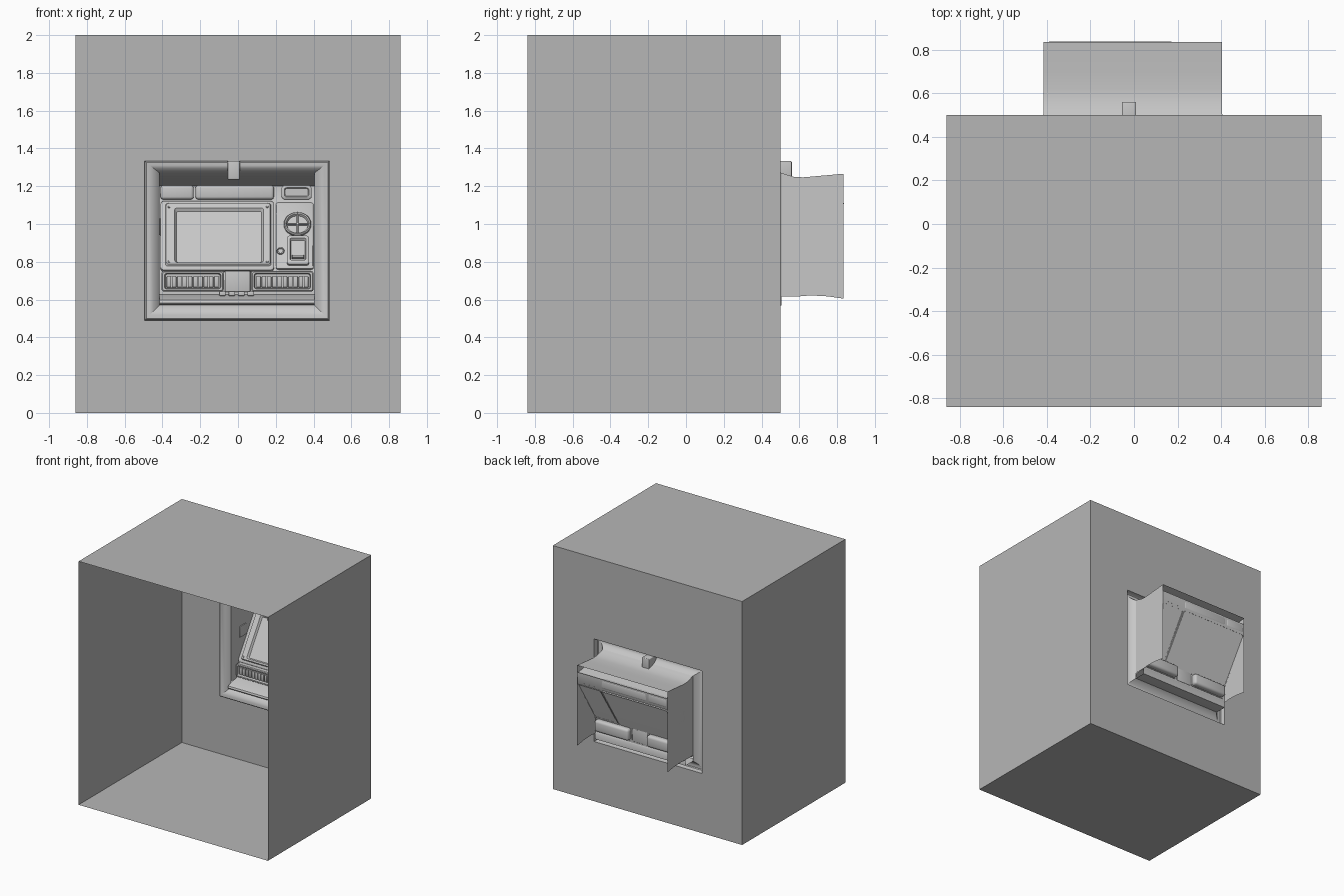
import bpy, bmesh, math
from mathutils import Matrix, Vector

if "Cube" in bpy.data.objects:
    bpy.data.objects.remove(bpy.data.objects["Cube"])


def material(name, c):
    m = bpy.data.materials.new(name)
    m.diffuse_color = (c, c, c, 1)
    m.use_nodes = True
    m.node_tree.nodes["Principled BSDF"].inputs["Base Color"].default_value = m.diffuse_color
    return m


WALL = material("wall grey", 0.47)
METAL = material("machine light grey", 0.57)

# Sloped console: local x = width, local z = up the slope, local -y = to the user
TILT = math.radians(33)
SLOPE = Matrix.Translation((0, 0.595, 0.755)) @ Matrix.Rotation(-TILT, 4, 'X')


def finish(name, bm, mat=METAL, matrix=None, smooth=True):
    if matrix is not None:
        bm.transform(matrix)
    me = bpy.data.meshes.new(name)
    bm.to_mesh(me)
    bm.free()
    me.materials.append(mat)
    ob = bpy.data.objects.new(name, me)
    bpy.context.collection.objects.link(ob)
    if smooth:
        bpy.ops.object.select_all(action='DESELECT')
        ob.select_set(True)
        bpy.context.view_layer.objects.active = ob
        bpy.ops.object.shade_smooth_by_angle(angle=math.radians(35))
    return ob


def box(name, x, y, z, bevel=0.0, matrix=None, segments=3):
    bm = bmesh.new()
    size = [b - a for a, b in (x, y, z)]
    mid = [(a + b) / 2 for a, b in (x, y, z)]
    bmesh.ops.create_cube(bm, size=1, matrix=Matrix.Translation(mid) @ Matrix.Diagonal((*size, 1)))
    if bevel:
        bmesh.ops.bevel(bm, geom=bm.edges[:], offset=bevel, segments=segments,
                        profile=0.5, affect='EDGES')
    return finish(name, bm, matrix=matrix)


def sheet(name, profile, x0, x1):
    """Open (y, z) profile extruded across x."""
    bm = bmesh.new()
    rows = [(bm.verts.new((x0, y, z)), bm.verts.new((x1, y, z))) for y, z in profile]
    for (a, b), (c, d) in zip(rows, rows[1:]):
        bm.faces.new((a, b, d, c))
    return finish(name, bm)


def rounded(x0, x1, z0, z1, r, n=4):
    pts = []
    for cx, cz, a0 in ((x1 - r, z1 - r, 0), (x0 + r, z1 - r, 90),
                       (x0 + r, z0 + r, 180), (x1 - r, z0 + r, 270)):
        for i in range(n + 1):
            a = math.radians(a0 + 90 * i / n)
            pts.append((cx + r * math.cos(a), cz + r * math.sin(a)))
    return pts


def stepped_plate(name, rings, matrix=None):
    """Nested rounded rectangles (x0, x1, z0, z1, radius, y), capped by the last."""
    bm = bmesh.new()
    loops = [[bm.verts.new((x, y, z)) for x, z in rounded(x0, x1, z0, z1, r)]
             for x0, x1, z0, z1, r, y in rings]
    for a, b in zip(loops, loops[1:]):
        for i in range(len(a)):
            j = (i + 1) % len(a)
            bm.faces.new((a[i], a[j], b[j], b[i]))
    bm.faces.new(loops[-1])
    bmesh.ops.recalc_face_normals(bm, faces=bm.faces[:])
    return finish(name, bm, matrix=matrix)


def up(z):
    """Front-view height converted to distance along the slope."""
    return (z - 0.755) / math.cos(TILT)


# Room: thin walls, open at the front, with a window in the back wall
X, Y0, Y1, H = 0.86, -0.84, 0.50, 2.0
HX0, HX1, HZ0, HZ1 = -0.495, 0.485, 0.49, 1.333
bm = bmesh.new()


def quad(*pts):
    bm.faces.new([bm.verts.new(p) for p in pts])


quad((-X, Y0, 0), (-X, Y1, 0), (X, Y1, 0), (X, Y0, 0))
quad((-X, Y0, H), (X, Y0, H), (X, Y1, H), (-X, Y1, H))
quad((-X, Y0, 0), (-X, Y0, H), (-X, Y1, H), (-X, Y1, 0))
quad((X, Y0, 0), (X, Y1, 0), (X, Y1, H), (X, Y0, H))
for x0, x1, z0, z1 in ((-X, HX0, 0, H), (HX1, X, 0, H), (HX0, HX1, 0, HZ0), (HX0, HX1, HZ1, H)):
    quad((x0, Y1, z0), (x0, Y1, z1), (x1, Y1, z1), (x1, Y1, z0))
finish("room_walls", bm, WALL, smooth=False)

# Window surround: rolled frame swept as nested rectangles
bm = bmesh.new()
loops = []
for t, y in ((0, 0.50), (0, 0.475), (0.04, 0.463), (0.12, 0.458), (0.35, 0.46),
             (0.6, 0.47), (0.85, 0.487), (1, 0.505)):
    a, b, c, d = HX0 + 0.08 * t, HX1 - 0.08 * t, HZ0 + 0.08 * t, HZ1 - 0.063 * t
    loops.append([bm.verts.new(p) for p in ((a, y, c), (b, y, c), (b, y, d), (a, y, d))])
for p, q in zip(loops, loops[1:]):
    for i in range(4):
        j = (i + 1) % 4
        bm.faces.new((p[i], p[j], q[j], q[i]))
finish("window_surround", bm)

# Hood behind the wall: roof, soffit and two cheeks
L, R = -0.415, 0.405
sheet("hood_roof", [(0.50, 1.272), (0.53, 1.262), (0.57, 1.25), (0.62, 1.247),
                    (0.70, 1.252), (0.835, 1.266)], L, R)
sheet("hood_soffit", [(0.57, 1.248), (0.70, 1.222), (0.83, 1.20)], L, R)
for side, x in (("left", L), ("right", R)):
    bm = bmesh.new()
    bm.faces.new([bm.verts.new((x, y, z)) for y, z in (
        (0.50, 1.272), (0.57, 1.25), (0.62, 1.247), (0.835, 1.266), (0.835, 0.605),
        (0.75, 0.617), (0.66, 0.622), (0.60, 0.617), (0.50, 0.617))])
    finish("hood_cheek_" + side, bm)
box("cheek_plate", (L, L + 0.008), (0.61, 0.69), (0.94, 1.03), 0.002)

# Shelf at the bottom of the opening
sheet("shelf", [(0.60, 0.57), (0.50, 0.57), (0.47, 0.573), (0.46, 0.583), (0.465, 0.597),
                (0.48, 0.605), (0.595, 0.628), (0.60, 0.62), (0.60, 0.57)], L, R)

# Lamp block on the top of the surround
box("top_lamp", (-0.055, 0.01), (0.45, 0.56), (1.235, 1.333), 0.006)

# Console fascia, folded from the shelf up to the soffit
sheet("fascia", [(0.595, 0.625), (0.60, 0.755), (0.832, 1.12), (0.834, 1.21)], L, R)

# Screen unit with raised bezel and sunken display
stepped_plate("screen_unit", [
    (-0.41, 0.19, up(0.75), up(1.115), 0.02, 0.01),
    (-0.41, 0.19, up(0.75), up(1.115), 0.02, -0.012),
    (-0.40, 0.18, up(0.757), up(1.108), 0.02, -0.018),
    (-0.385, 0.175, up(0.767), up(1.10), 0.015, -0.018),
    (-0.38, 0.17, up(0.772), up(1.095), 0.015, -0.028),
    (-0.335, 0.135, up(0.782), up(1.07), 0.012, -0.028),
    (-0.325, 0.125, up(0.79), up(1.06), 0.01, -0.012)], SLOPE)
for i in range(4):
    sx, sz = (-0.365, 0.155)[i % 2], (0.785, 1.075)[i // 2]
    box("bezel_screw", (sx - 0.006, sx + 0.006), (-0.032, -0.026),
        (up(sz) - 0.006, up(sz) + 0.006), 0.002, SLOPE, 1)

# Header blocks above the screen
for name, x0, x1 in (("header_small", -0.41, -0.235), ("header_large", -0.225, 0.19)):
    box(name, (x0, x1), (0.79, 0.835), (1.13, 1.205), 0.015)
stepped_plate("header_badge", [
    (0.23, 0.39, 1.13, 1.205, 0.02, 0.833), (0.23, 0.39, 1.13, 1.205, 0.02, 0.815),
    (0.238, 0.382, 1.137, 1.198, 0.015, 0.81), (0.245, 0.375, 1.143, 1.192, 0.012, 0.81),
    (0.25, 0.37, 1.147, 1.188, 0.01, 0.818)])

# Right-hand controls: side plate, dial, card reader and lens
stepped_plate("control_plate", [
    (0.20, 0.40, up(0.76), up(1.11), 0.015, 0.005), (0.20, 0.40, up(0.76), up(1.11), 0.015, -0.006),
    (0.205, 0.395, up(0.765), up(1.105), 0.012, -0.01)], SLOPE)


def disc(name, x, z, profile):
    """Lathe of (radius, y) points around the slope normal."""
    bm = bmesh.new()
    n = 32
    loops = [[bm.verts.new((x + r * math.cos(math.tau * i / n), y,
                            up(z) + r * math.sin(math.tau * i / n))) for i in range(n)]
             for r, y in profile]
    for a, b in zip(loops, loops[1:]):
        for i in range(n):
            j = (i + 1) % n
            bm.faces.new((a[i], a[j], b[j], b[i]))
    bm.faces.new(loops[-1])
    bmesh.ops.recalc_face_normals(bm, faces=bm.faces[:])
    return finish(name, bm, matrix=SLOPE)


disc("dial", 0.315, 0.99, [(0.072, -0.008), (0.072, -0.022), (0.067, -0.028),
                           (0.06, -0.026), (0.055, -0.012)])
box("dial_bar_wide", (0.26, 0.37), (-0.022, -0.01), (up(0.99) - 0.005, up(0.99) + 0.005), 0.002, SLOPE, 1)
box("dial_bar_tall", (0.31, 0.32), (-0.022, -0.01), (up(0.99) - 0.055, up(0.99) + 0.055), 0.002, SLOPE, 1)
disc("lens", 0.225, 0.85, [(0.02, -0.008), (0.02, -0.018), (0.016, -0.02), (0.013, -0.014)])
stepped_plate("card_reader", [
    (0.26, 0.375, up(0.775), up(0.925), 0.012, -0.008), (0.26, 0.375, up(0.775), up(0.925), 0.012, -0.024),
    (0.268, 0.367, up(0.782), up(0.918), 0.01, -0.028), (0.275, 0.36, up(0.795), up(0.91), 0.008, -0.028),
    (0.28, 0.355, up(0.80), up(0.905), 0.008, -0.015)], SLOPE)
box("card_slot_lip", (0.285, 0.35), (-0.034, -0.015), (up(0.805), up(0.82)), 0.003, SLOPE, 1)

# Two ribbed trays at the bottom, each with a rounded back casing
for side, x0, x1 in (("left", -0.405, -0.075), ("right", 0.07, 0.40)):
    box("tray_casing_" + side, (x0 + 0.01, x1 - 0.01), (0.575, 0.64), (0.65, 0.745), 0.02)
    stepped_plate("tray_" + side, [
        (x0, x1, 0.642, 0.752, 0.015, 0.60), (x0, x1, 0.642, 0.752, 0.015, 0.555),
        (x0 + 0.006, x1 - 0.006, 0.647, 0.747, 0.012, 0.548),
        (x0 + 0.016, x1 - 0.016, 0.657, 0.738, 0.01, 0.548),
        (x0 + 0.02, x1 - 0.02, 0.661, 0.734, 0.008, 0.572)])
    step = (x1 - x0 - 0.05) / 10
    for i in range(10):
        rx = x0 + 0.025 + step * i
        box("tray_rib_" + side, (rx + 0.002, rx + step - 0.002), (0.558, 0.575), (0.664, 0.722), 0.004, None, 2)

# Centre plate and small buttons between the trays
box("centre_plate", (-0.07, 0.065), (0.565, 0.60), (0.64, 0.752), 0.006)
for i in range(4):
    bx = -0.1 + 0.05 * i
    box("button", (bx, bx + 0.035), (0.55, 0.58), (0.62, 0.643), 0.004, None, 2)
